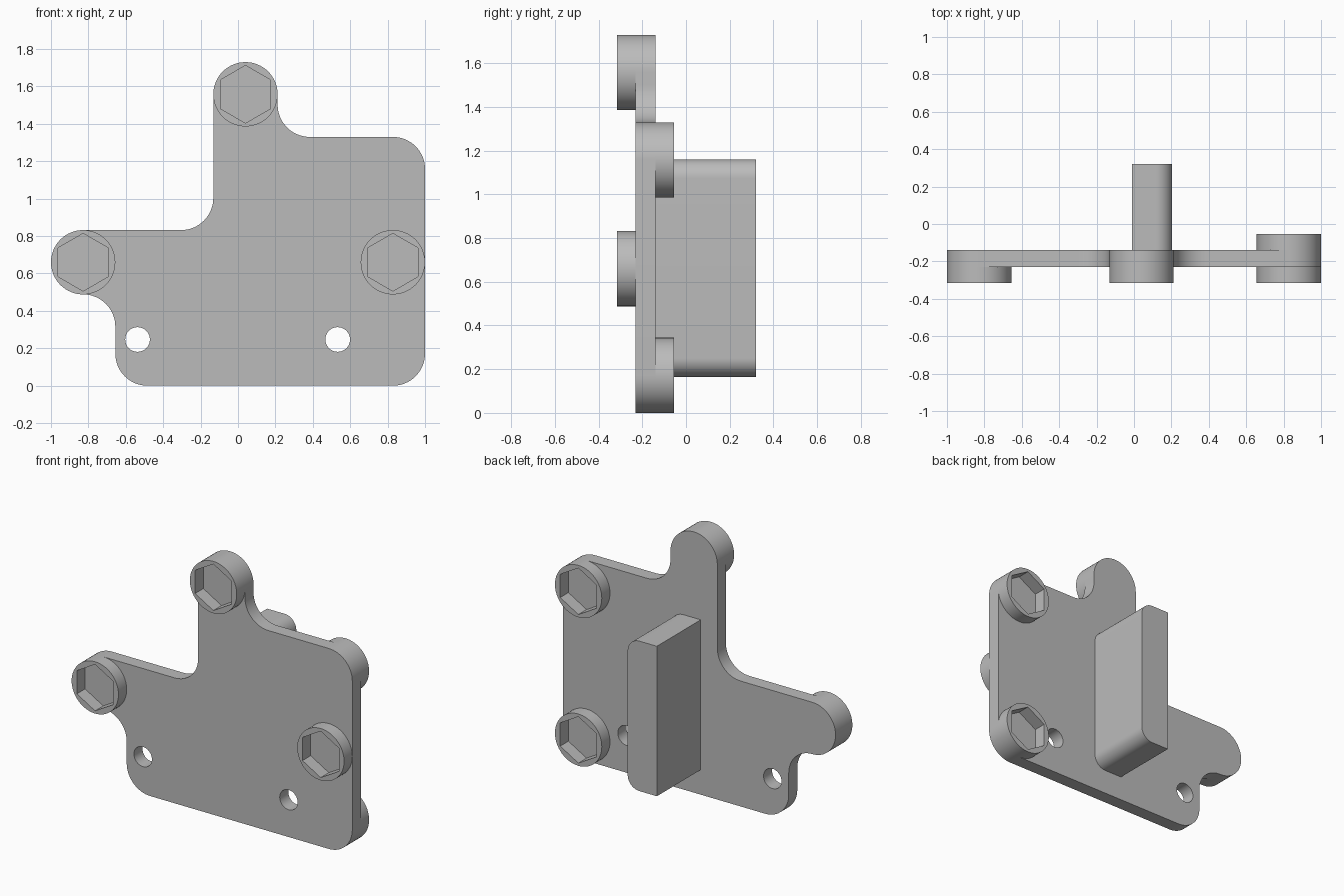
import bpy, bmesh
from math import sin, cos, pi, radians

cube = bpy.data.objects.get("Cube")
if cube:
    bpy.data.objects.remove(cube, do_unlink=True)

grey = bpy.data.materials.new("plain grey")
grey.use_nodes = True
colour = (0.5, 0.5, 0.5, 1)
grey.diffuse_color = colour
grey.node_tree.nodes["Principled BSDF"].inputs["Base Color"].default_value = colour

R = 0.172              # radius of bosses, corners and fillets
FRONT, BACK = -0.23, -0.14
BOSS = 0.086           # boss height
EMBED = 0.002


def arc(x, z, r, start, end, steps=16):
    """Points on an arc in the x-z plane, angles in degrees."""
    angles = [radians(start + (end - start) * i / steps) for i in range(steps + 1)]
    return [(x + r * cos(a), z + r * sin(a)) for a in angles]


def ring(x, z, r, sides):
    return arc(x, z, r, 90, 450, sides)[:-1]


def slab(name, loops, y0, y1):
    """Fill an outline with holes and extrude it from y0 to y1."""
    bm = bmesh.new()
    edges = []
    for loop in loops:
        vs = [bm.verts.new((x, y0, z)) for x, z in loop]
        edges += [bm.edges.new((a, b)) for a, b in zip(vs, vs[1:] + vs[:1])]
    bmesh.ops.triangle_fill(bm, edges=edges, use_beauty=True, normal=(0, -1, 0))
    geom = bmesh.ops.extrude_face_region(bm, geom=bm.faces[:], use_keep_orig=True)["geom"]
    moved = [v for v in geom if isinstance(v, bmesh.types.BMVert)]
    bmesh.ops.translate(bm, verts=moved, vec=(0, y1 - y0, 0))
    bmesh.ops.recalc_face_normals(bm, faces=bm.faces[:])
    mesh = bpy.data.meshes.new(name)
    bm.to_mesh(mesh)
    bm.free()
    mesh.materials.append(grey)
    obj = bpy.data.objects.new(name, mesh)
    bpy.context.collection.objects.link(obj)
    bpy.ops.object.select_all(action="DESELECT")
    obj.select_set(True)
    bpy.context.view_layer.objects.active = obj
    bpy.ops.object.shade_smooth_by_angle(angle=radians(30))
    return obj


# Mounting plate: rounded outline with two bolt holes
e = 1 - R              # centre of the outer corners
tab_x, tab_z = 0.04, 1.558
arm_z, top = 0.66, 1.33
outline = (
    arc(tab_x, tab_z, R, 0, 180, 32)
    + arc(tab_x - 2 * R, arm_z + 2 * R, R, 0, -90)
    + arc(-e, arm_z, R, 90, 270, 32)
    + arc(-e, arm_z - 2 * R, R, 90, 0)
    + arc(-e + 2 * R, R, R, 180, 270)
    + arc(e, R, R, 270, 360)
    + arc(e, top - R, R, 0, 90)
    + arc(tab_x + 2 * R, top + R, R, 270, 180)
)
holes = [ring(x, 0.247, 0.066, 32) for x in (-0.537, 0.533)]
slab("mounting_plate", [outline] + holes, FRONT, BACK)


# Round bosses with hexagonal pockets
def boss(name, x, z, y0, y1):
    slab(name, [ring(x, z, R, 64), ring(x, z, 0.154, 6)], y0, y1)


for name, x, z in (("top", tab_x, tab_z), ("right", -e, arm_z), ("left", e, arm_z)):
    boss("front_boss_" + name, x, z, FRONT - BOSS, FRONT + EMBED)
for name, z in (("upper", top - R), ("lower", R)):
    boss("back_boss_" + name, e, z, BACK - EMBED, BACK + BOSS)

# Upright block on the back, rounded along its left edges
x0, x1, z0, z1, r = -0.01, 0.204, 0.165, 1.16, 0.086
block = ([(x0, z1), (x0, z0)]
         + arc(x1 - r, z0 + r, r, -90, 0)
         + arc(x1 - r, z1 - r, r, 0, 90))
slab("back_block", [block], BACK - EMBED, 0.32)
